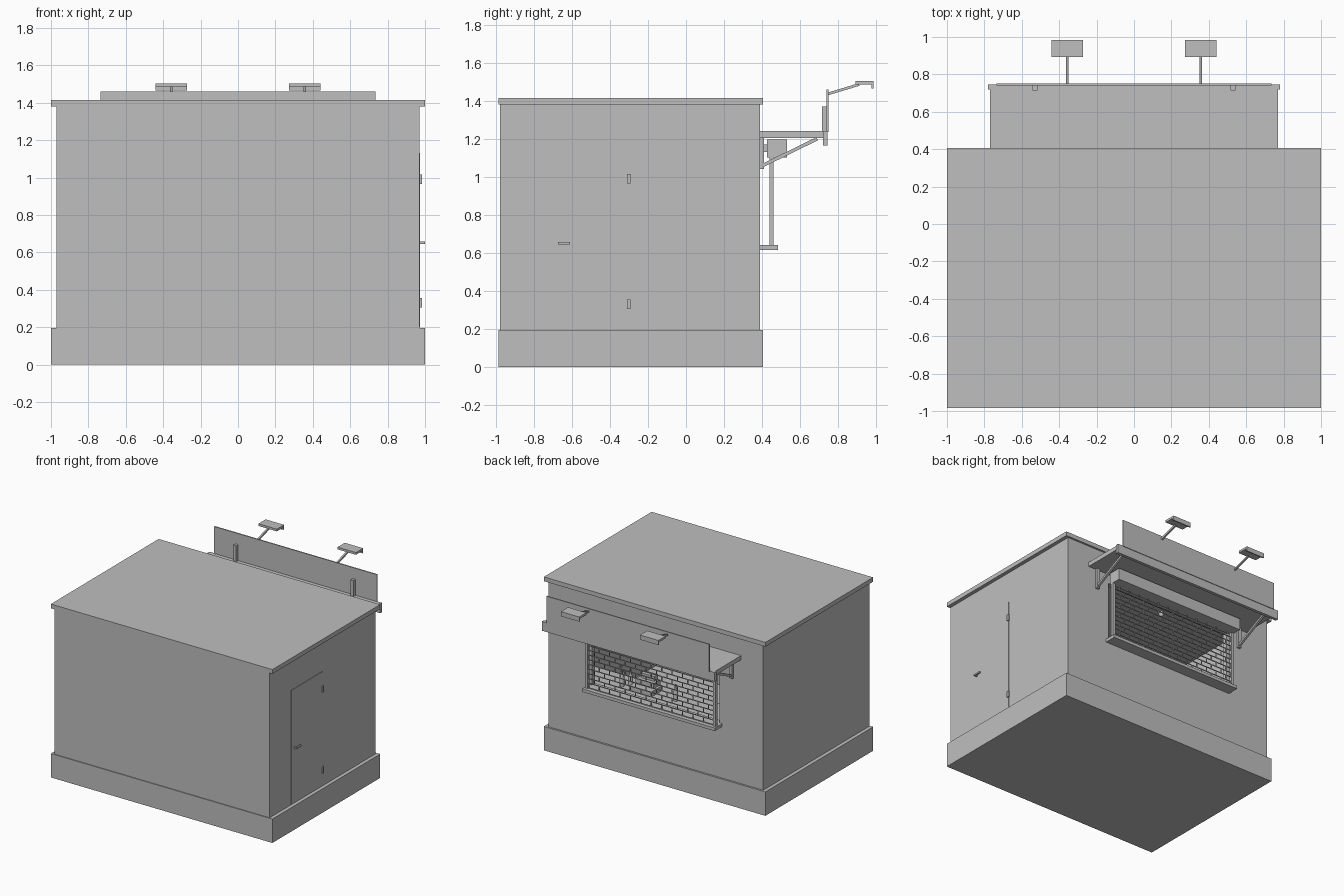
import bpy, bmesh, math
from mathutils import Vector, Matrix

if "Cube" in bpy.data.objects:
    bpy.data.objects.remove(bpy.data.objects["Cube"])

grey = bpy.data.materials.new("plain_grey")
grey.diffuse_color = (0.52, 0.52, 0.52, 1)
grey.use_nodes = True
grey.node_tree.nodes["Principled BSDF"].inputs["Base Color"].default_value = grey.diffuse_color


def finish(name, bm):
    me = bpy.data.meshes.new(name)
    bm.to_mesh(me)
    bm.free()
    me.materials.append(grey)
    ob = bpy.data.objects.new(name, me)
    bpy.context.collection.objects.link(ob)
    return ob


def add_box(bm, x, y, z):
    """Box from (min, max) pairs."""
    size = Matrix.Diagonal((x[1] - x[0], y[1] - y[0], z[1] - z[0], 1))
    mid = Matrix.Translation((sum(x) / 2, sum(y) / 2, sum(z) / 2))
    bmesh.ops.create_cube(bm, size=1, matrix=mid @ size)


def boxes(name, *parts):
    bm = bmesh.new()
    for p in parts:
        add_box(bm, *p)
    return finish(name, bm)


def bar(name, a, b, width, sides=4):
    """Straight bar between two points."""
    a, b = Vector(a), Vector(b)
    d = b - a
    bm = bmesh.new()
    rot = d.to_track_quat('Z', 'Y').to_matrix().to_4x4()
    m = Matrix.Translation((a + b) / 2) @ rot @ Matrix.Rotation(math.pi / sides, 4, 'Z')
    r = width / 2 / math.cos(math.pi / sides)
    bmesh.ops.create_cone(bm, cap_ends=True, segments=sides, radius1=r, radius2=r,
                          depth=d.length, matrix=m)
    return finish(name, bm)


def lathe(name, profile, loc, seg=12):
    """Turned object from (radius, height) points."""
    bm = bmesh.new()
    rings = []
    for r, z in profile:
        rings.append([bm.verts.new((loc[0] + r * math.cos(t), loc[1] + r * math.sin(t), loc[2] + z))
                      for t in (2 * math.pi * i / seg for i in range(seg))])
    for lo, hi in zip(rings, rings[1:]):
        for i in range(seg):
            j = (i + 1) % seg
            bm.faces.new((lo[i], lo[j], hi[j], hi[i]))
    bm.faces.new(rings[0][::-1])
    bm.faces.new(rings[-1])
    ob = finish(name, bm)
    for p in ob.data.polygons:
        p.use_smooth = len(p.vertices) == 4
    return ob


# Base and roof
boxes("base", ((-1, 1), (-.985, .405), (0, .195)))
boxes("roof", ((-1, 1), (-.985, .405), (1.38, 1.415)))

# Walls, with the serving opening left in the rear one
WX, Y0, Y1, Z0, Z1, T = .97, -.978, .39, .195, 1.38, .04
OX, OZ0, OZ1 = .575, .64, 1.13
boxes("front_wall", ((-WX, WX), (Y0, Y0 + T), (Z0, Z1)))
boxes("left_wall", ((-WX, -WX + T), (Y0 + T, Y1 - T), (Z0, Z1)))
boxes("right_wall", ((WX - T, WX), (Y0 + T, Y1 - T), (Z0, Z1)))
back = (Y1 - T, Y1)
boxes("serving_wall",
      ((-WX, WX), back, (Z0, OZ0)), ((-WX, WX), back, (OZ1, Z1)),
      ((-WX, -OX), back, (OZ0, OZ1)), ((OX, WX), back, (OZ0, OZ1)))

# Side door with hinges and handle
boxes("door", ((.968, .974), (-.70, -.30), (.20, 1.13)))
for i, z in enumerate((.33, .99)):
    boxes(f"door_hinge_{i}", ((.968, .983), (-.31, -.292), (z - .025, z + .025)))
boxes("door_handle", ((.97, .99), (-.672, -.66), (.645, .657)),
      ((.988, 1.0), (-.672, -.61), (.645, .657)))

# Sill, shutter box and guide rails
boxes("sill", ((-.6, .6), (.385, .485), (.615, .64)))
boxes("shutter_box", ((-.59, .59), (.425, .53), (1.10, 1.195)))
boxes("shutter_mounts", *[((s * .5 - .02, s * .5 + .02), (.385, .43), (1.13, 1.17)) for s in (-1, 1)])
for name, s in (("left", -1), ("right", 1)):
    boxes(f"{name}_guide_rail", (sorted((s * .565, s * .59)), (.438, .46), (.64, 1.10)))

# Roller grille: horizontal rods with staggered links
ROWS, CELL, W = 12, .094, .003
step = (1.10 - .64) / ROWS
links = []
for r in range(ROWS):
    z = .64 + r * step
    links.append(((-.57, .57), (.446, .452), (z, z + 2 * W)))
    n = int(1.13 / CELL)
    for c in range(n + 1):
        x = -.565 + (c + .5 * (r % 2)) * CELL
        if x < .565:
            links.append(((x - W, x + W), (.446, .452), (z, z + step)))
boxes("roller_grille", *links)

# Canopy, fascia and brackets
boxes("canopy", ((-.77, .77), (.385, .73), (1.205, 1.24)))
boxes("canopy_fascia", ((-.78, .78), (.72, .745), (1.165, 1.24)))
for name, s in (("left", -1), ("right", 1)):
    x = s * .69
    boxes(f"{name}_bracket_plate", ((x - .014, x + .014), (.385, .41), (1.04, 1.205)))
    bar(f"{name}_bracket_strut", (x, .405, 1.06), (x, .69, 1.2), .018)

# Sign board with rear posts
boxes("sign_board", ((-.735, .735), (.74, .75), (1.235, 1.46)))
for name, s in (("left", -1), ("right", 1)):
    x = s * .53
    boxes(f"{name}_sign_post", ((x - .013, x + .013), (.715, .742), (1.235, 1.37)))

# Flood lamps above the sign
for name, s in (("left", -1), ("right", 1)):
    x = s * .357
    bar(f"{name}_lamp_arm", (x, .745, 1.435), (x, .91, 1.485), .014)
    boxes(f"{name}_lamp_head", ((x - .083, x + .083), (.892, .985), (1.485, 1.503)),
          ((x - .083, x + .083), (.975, .985), (1.465, 1.485)))

# Interior counter with boxes and bottles
boxes("counter", ((-.93, .93), (.08, .35), (.59, .62)))
boxes("stacked_boxes", ((.12, .32), (.13, .27), (.62, .66)), ((.14, .30), (.13, .22), (.66, .70)),
      ((.16, .28), (.13, .18), (.70, .74)))
bottle = [(.018, 0), (.018, .07), (.007, .10), (.007, .13)]
for i, (x, y) in enumerate(((.36, .2), (.41, .24), (.45, .18), (-.06, .22))):
    lathe(f"bottle_{i}", bottle, (x, y, .62))

# Hanging lamp inside
bar("pendant_cord", (-.1, .2, 1.22), (-.1, .2, 1.38), .006, 6)
lathe("pendant_bulb", [(.006, -.02), (.018, -.008), (.018, .008), (.008, .025)], (-.1, .2, 1.2))
